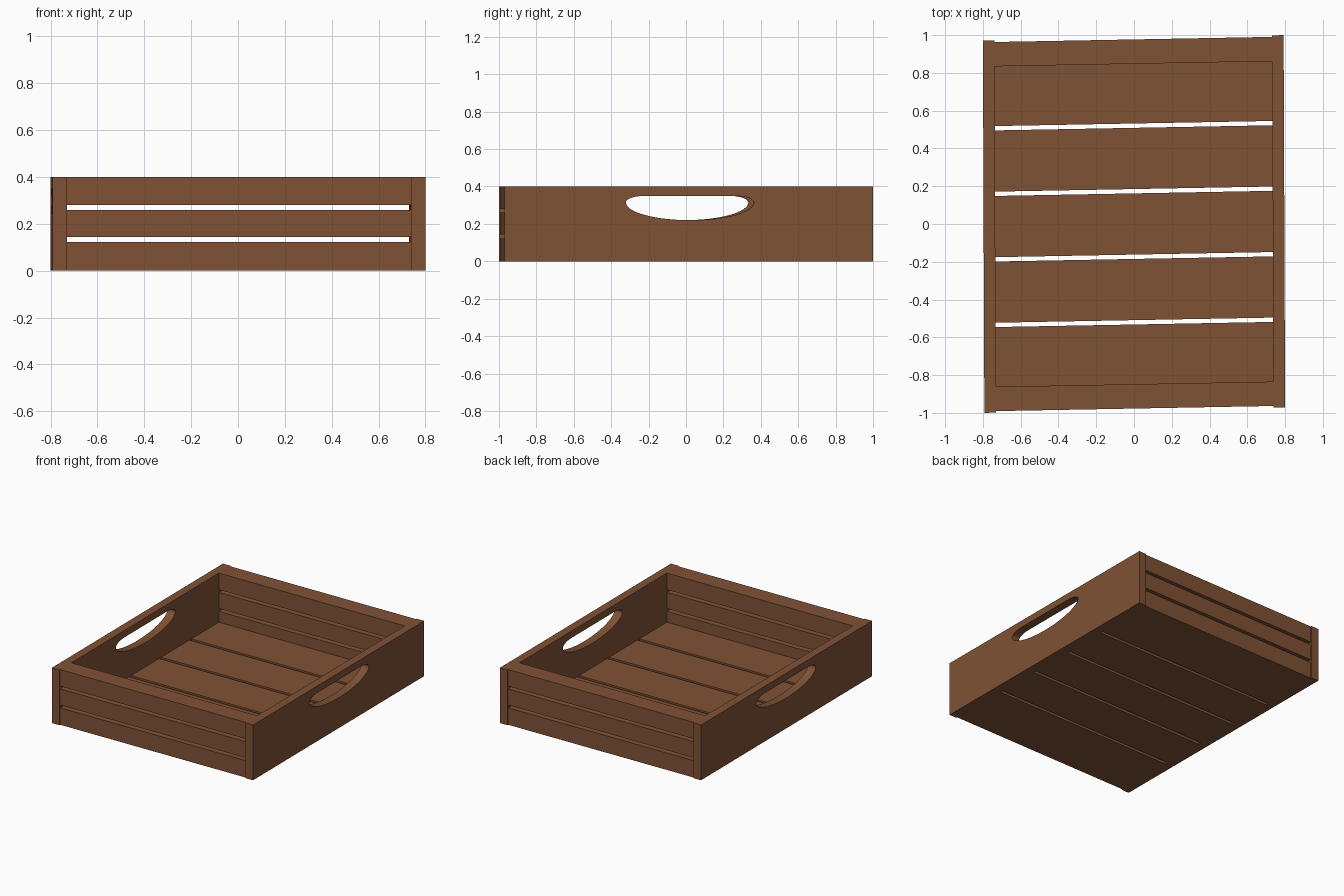
import bpy, bmesh, math
from mathutils import Matrix, Vector

default = bpy.data.objects.get("Cube")
if default:
    bpy.data.objects.remove(default, do_unlink=True)

wood = bpy.data.materials.new("brown_wood")
wood.use_nodes = True
BROWN = (0.216, 0.084, 0.036, 1)
wood.diffuse_color = BROWN
wood.node_tree.nodes["Principled BSDF"].inputs["Base Color"].default_value = BROWN

# The whole crate leans slightly out of square
SKEW = Matrix(((1, -0.004, 0, 0), (0.0185, 1, 0, 0), (0, 0, 1, 0), (0, 0, 0, 1)))

HEIGHT = 0.4
INNER_X, OUTER_X = 0.735, 0.796
INNER_Y, OUTER_Y = 0.848, 0.977
SIDE_Y = 0.985
FLOOR_TOP = 0.044


def finish(name, bm):
    bmesh.ops.recalc_face_normals(bm, faces=bm.faces)
    bm.transform(SKEW)
    mesh = bpy.data.meshes.new(name)
    bm.to_mesh(mesh)
    bm.free()
    mesh.materials.append(wood)
    obj = bpy.data.objects.new(name, mesh)
    bpy.context.collection.objects.link(obj)
    return obj


def plank(name, low, high):
    low, high = Vector(low), Vector(high)
    bm = bmesh.new()
    bmesh.ops.create_cube(bm, size=1)
    bmesh.ops.scale(bm, vec=high - low, verts=bm.verts)
    bmesh.ops.translate(bm, vec=(low + high) / 2, verts=bm.verts)
    return finish(name, bm)


def handle_outline():
    # Shallow bowl below, flat top with rounded corners
    mid_y, half, flat, mid_z = 0.006, 0.342, 0.24, 0.315
    pts = []
    for i in range(33):
        a = math.pi + math.pi * i / 32
        pts.append((mid_y + half * math.cos(a), mid_z + 0.095 * math.sin(a)))
    for side in (1, -1):
        steps = range(1, 9) if side > 0 else range(8, 0, -1)
        for i in steps:
            a = math.pi / 2 * i / 8
            y = flat + (half - flat) * math.cos(a)
            pts.append((mid_y + side * y, mid_z + 0.035 * math.sin(a)))
    return pts


def side_panel(name, x_start, thickness):
    bm = bmesh.new()
    border = [(-SIDE_Y, 0), (SIDE_Y, 0), (SIDE_Y, HEIGHT), (-SIDE_Y, HEIGHT)]
    edges = []
    for loop in (border, handle_outline()):
        verts = [bm.verts.new((x_start, y, z)) for y, z in loop]
        edges += [bm.edges.new((v, verts[i - 1])) for i, v in enumerate(verts)]
    bmesh.ops.triangle_fill(bm, edges=edges, use_beauty=True)
    result = bmesh.ops.extrude_face_region(bm, geom=bm.faces[:], use_keep_orig=True)
    moved = [g for g in result["geom"] if isinstance(g, bmesh.types.BMVert)]
    bmesh.ops.translate(bm, vec=(thickness, 0, 0), verts=moved)
    obj = finish(name, bm)
    for poly in obj.data.polygons:
        poly.use_smooth = False
    return obj


# Side panels with cut-out handles
side_panel("left_side_panel", INNER_X, OUTER_X - INNER_X)
side_panel("right_side_panel", -OUTER_X, OUTER_X - INNER_X)

# Three slats on each end
for label, low_y, high_y in (("front", -OUTER_Y, -INNER_Y), ("back", INNER_Y, OUTER_Y)):
    for i, (low_z, high_z) in enumerate(((0, 0.123), (0.143, 0.26), (0.28, HEIGHT))):
        plank(f"{label}_slat_{i + 1}", (-INNER_X, low_y, low_z), (INNER_X, high_y, high_z))

# Five floor boards, the outer ones meeting the end slats
PITCH, GAP = 0.347, 0.023
for i in range(-2, 3):
    low_y = max(i * PITCH - (PITCH - GAP) / 2, -INNER_Y)
    high_y = min(i * PITCH + (PITCH - GAP) / 2, INNER_Y)
    plank(f"floor_board_{i + 3}", (-INNER_X, low_y, 0), (INNER_X, high_y, FLOOR_TOP))
